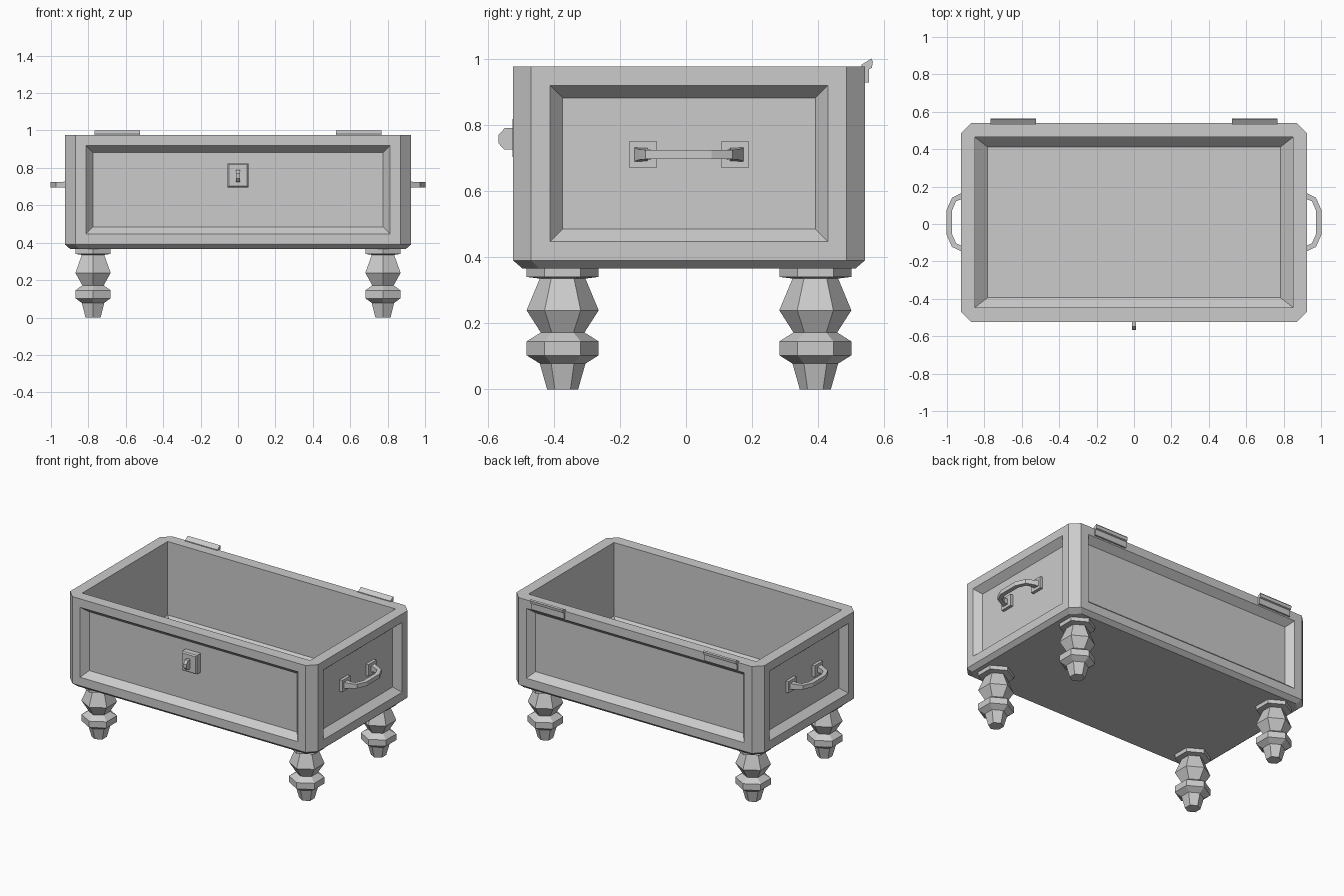
import bpy, bmesh, math
from mathutils import Vector

if "Cube" in bpy.data.objects:
    bpy.data.objects.remove(bpy.data.objects["Cube"])

CY = 0.009  # box centre in y (hinges and lock stick out unevenly)


def finish(bm, name):
    bmesh.ops.remove_doubles(bm, verts=bm.verts, dist=1e-5)
    bmesh.ops.recalc_face_normals(bm, faces=bm.faces)
    mesh = bpy.data.meshes.new(name)
    bm.to_mesh(mesh)
    bm.free()
    obj = bpy.data.objects.new(name, mesh)
    bpy.context.collection.objects.link(obj)
    return obj


def loft(rings):
    """Join rings of points with quads and cap both ends."""
    bm = bmesh.new()
    vs = [[bm.verts.new(p) for p in r] for r in rings]
    n = len(vs[0])
    for a, b in zip(vs, vs[1:]):
        for i in range(n):
            j = (i + 1) % n
            bm.faces.new((a[i], a[j], b[j], b[i]))
    bm.faces.new(vs[0][::-1])
    bm.faces.new(vs[-1])
    return bm


def box_ring(hx, hy, c, z):
    """Rectangle with corners cut by c."""
    pts = [(hx - c, -hy), (hx, -hy + c), (hx, hy - c), (hx - c, hy),
           (-hx + c, hy), (-hx, hy - c), (-hx, -hy + c), (-hx + c, -hy)]
    return [(x, y + CY, z) for x, y in pts]


def bar_x(name, profile, x0, x1):
    """Extrude a (y, z) profile along x."""
    finish(loft([[(x, y, z) for y, z in profile] for x in (x0, x1)]), name)


# chest body: outer shell, rim and open inside in one loft
bm = loft([box_ring(.897, .504, .05, .366), box_ring(.925, .532, .055, .39),
           box_ring(.925, .532, .055, .976), box_ring(.85, .455, 0, .976),
           box_ring(.85, .455, 0, .48), box_ring(.782, .402, 0, .42)])
bmesh.ops.remove_doubles(bm, verts=bm.verts, dist=1e-5)
bmesh.ops.recalc_face_normals(bm, faces=bm.faces)
# recessed panels on the four sides
sides = []
for f in bm.faces:
    c = f.calc_center_median()
    if abs(c.x) > .92 or abs(c.y - CY) > .53:
        sides.append(f)
bmesh.ops.inset_individual(bm, faces=sides, thickness=.081)
bmesh.ops.inset_individual(bm, faces=sides, thickness=.053, depth=-.045)
finish(bm, "chest_body")

# turned six-sided legs
LEG = [(.047, 0), (.069, .078), (.109, .103), (.109, .145), (.066, .172),
       (.109, .239), (.069, .335), (.109, .34), (.109, .368)]
for sx in (-1, 1):
    for sy, pos in ((-1, "front"), (1, "back")):
        rings = [[(sx * .775 + r * math.sin(k * math.pi / 3),
                   CY + sy * .382 + r * math.cos(k * math.pi / 3), z)
                  for k in range(6)] for r, z in LEG]
        finish(loft(rings), f"{pos}_leg_{'left' if sx < 0 else 'right'}")

# side handles: curved grip with flared ends, on two mounting plates
half = [(.89, .146, .022), (.925, .139, .016), (.962, .122, .014),
        (.987, .066, .014)]
path = half + [(x, -y, h) for x, y, h in half[::-1]]
for sx in (-1, 1):
    side = "left" if sx < 0 else "right"
    rings = []
    for i, (x, y, h) in enumerate(path):
        a, b = path[max(i - 1, 0)], path[min(i + 1, len(path) - 1)]
        t = Vector((b[0] - a[0], b[1] - a[1])).normalized()
        w = .022 if i in (0, len(path) - 1) else .0145
        nx, ny = -t.y * w, t.x * w
        rings.append([(sx * (x + s * nx), CY + y + s * ny, .71 + u * h)
                      for s, u in ((1, 1), (1, -1), (-1, -1), (-1, 1))])
    finish(loft(rings), f"handle_{side}")
    for sy in (-1, 1):
        y0, y1 = CY + sy * .097, CY + sy * .182
        bar_x(f"handle_plate_{side}",
              [(y0, .671), (y1, .671), (y1, .749), (y0, .749)],
              sx * .875, sx * .9)

# lock plate with slightly bevelled front, and its small latch
rings = [[(x * w, y, .76 + z * h) for x, z in ((-1, -1), (1, -1), (1, 1), (-1, 1))]
         for w, h, y in ((.056, .064, -.475), (.056, .064, -.517),
                         (.049, .057, -.525))]
finish(loft(rings), "lock_plate")
bar_x("lock_latch", [(-.52, .79), (-.548, .79), (-.567, .769), (-.567, .744),
                     (-.55, .725), (-.52, .725)], -.011, .011)

# hinges on the back rim
HINGE = [(.538, .928), (.553, .928), (.553, .968), (.562, .972), (.565, .992),
         (.56, 1.0), (.53, .981), (.53, .974), (.538, .974)]
for sx in (-1, 1):
    bar_x(f"hinge_{'left' if sx < 0 else 'right'}", HINGE, sx * .525, sx * .767)
